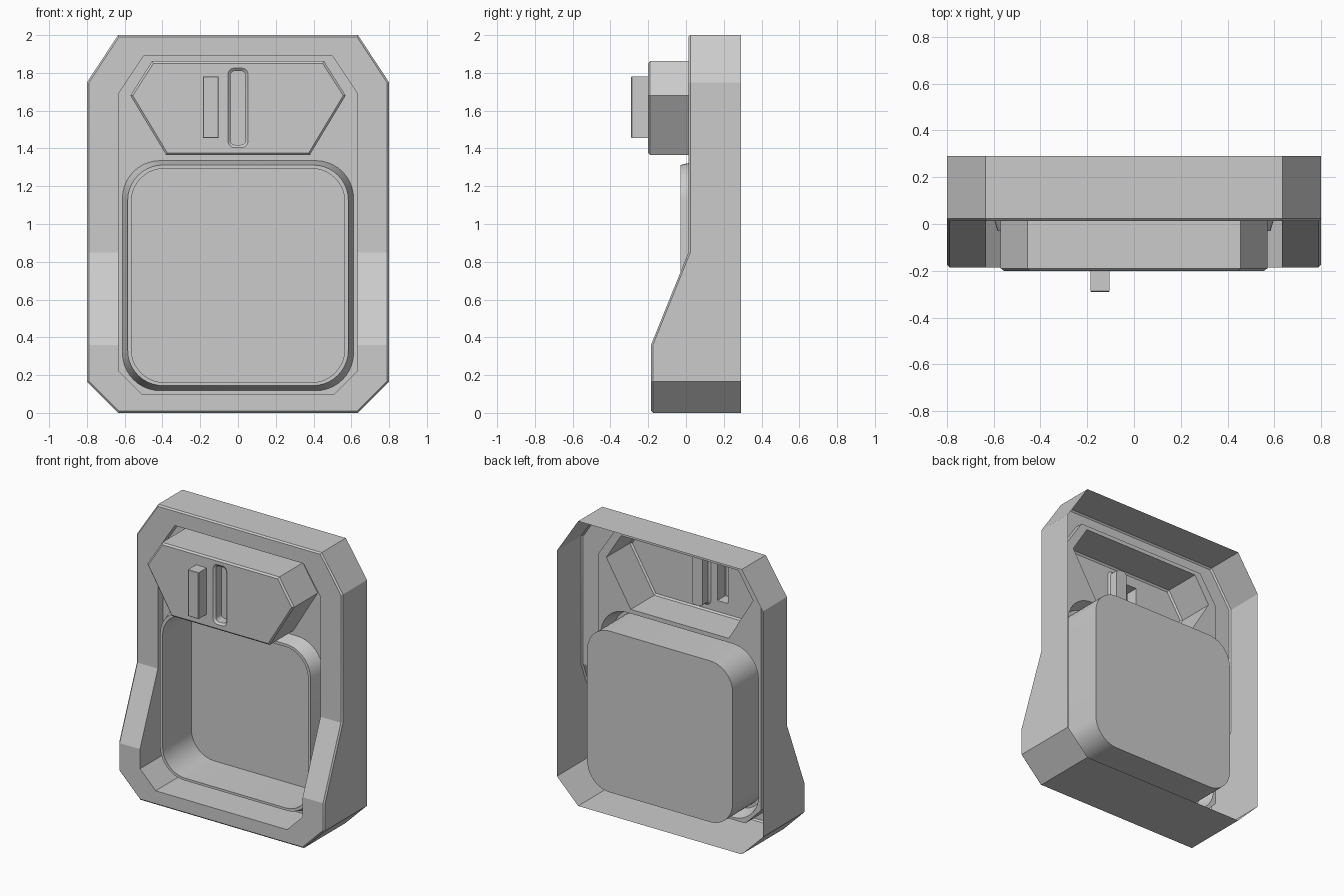
import bpy, bmesh, math

if "Cube" in bpy.data.objects:
    bpy.data.objects.remove(bpy.data.objects["Cube"])

PANEL, BACK = 0.07, 0.29      # depth of the recessed panel and of the open back


def front_y(z):
    """Front profile of the frame: upright top, sloping out to a deep foot."""
    t = min(max((z - 0.36) / (0.85 - 0.36), 0), 1)
    return -0.185 + 0.198 * t


def mirror(half):
    """Right half outline (bottom to top) -> full counter-clockwise loop."""
    return half + [(-x, z) for x, z in reversed(half)]


def rounded(cx, cz, hw, hh, r, n=10):
    """Rounded rectangle outline, counter-clockwise seen from the front."""
    pts = []
    for k, (sx, sz) in enumerate([(1, -1), (1, 1), (-1, 1), (-1, -1)]):
        for i in range(n + 1):
            a = math.radians(-90 + 90 * k + 90 * i / n)
            pts.append((cx + sx * (hw - r) + r * math.cos(a),
                        cz + sz * (hh - r) + r * math.sin(a)))
    return pts


def rect(cx, cz, hw, hh):
    return [(cx + hw, cz - hh), (cx + hw, cz + hh), (cx - hw, cz + hh), (cx - hw, cz - hh)]


def at(pts, y):
    return [(x, y, z) for x, z in pts]


def along_front(pts, offset=0):
    return [(x, front_y(z) + offset, z) for x, z in pts]


def build(name, loops=(), cap=False, fill=()):
    """Skin consecutive loops, optionally cap the last; fill = outline followed by its holes."""
    bm = bmesh.new()
    rings = [[bm.verts.new(p) for p in lp] for lp in loops]
    for a, b in zip(rings, rings[1:]):
        for i in range(len(a)):
            j = (i + 1) % len(a)
            bm.faces.new((a[i], a[j], b[j], b[i]))
    if cap:
        bm.faces.new(rings[-1])
    if fill:
        edges = []
        for lp in fill:
            vs = [bm.verts.new(p) for p in lp]
            edges += [bm.edges.new((vs[i - 1], vs[i])) for i in range(len(vs))]
        res = bmesh.ops.triangle_fill(bm, edges=edges, use_beauty=True, use_dissolve=False)
        for f in res["geom"]:
            if isinstance(f, bmesh.types.BMFace):
                f.normal_update()
                if f.normal.y > 0:
                    f.normal_flip()
        bmesh.ops.remove_doubles(bm, verts=bm.verts, dist=1e-5)
    mesh = bpy.data.meshes.new(name)
    bm.to_mesh(mesh)
    bm.free()
    mesh.shade_smooth()
    mesh.set_sharp_from_angle(angle=math.radians(20))
    obj = bpy.data.objects.new(name, mesh)
    bpy.context.collection.objects.link(obj)
    return obj


# Outlines
outer = mirror([(.635, 0), (.8, .165), (.8, .36), (.8, .85), (.8, 1.75), (.635, 2)])
outer_in = mirror([(.631, .01), (.79, .169), (.79, .36), (.79, .85), (.79, 1.747), (.63, 1.99)])
opening = mirror([(.51, .1), (.632, .222), (.632, .36), (.632, .85), (.632, 1.69), (.5, 1.89)])
hopper = mirror([(.38, 1.365), (.57, 1.68), (.455, 1.862)])
hopper_in = mirror([(.374, 1.376), (.557, 1.68), (.448, 1.85)])
tray_base = rounded(0, .7265, .612, .609, .2)
slot = rounded(0, 1.615, .053, .21, .032, 5)
slot_in = rounded(0, 1.615, .041, .196, .026, 5)
handle = rect(-.145, 1.617, .041, .163)

# Outer shell: side walls, chamfered bezel and inner walls down to the panel
build("frame", [at(outer, BACK), along_front(outer, .01), along_front(outer_in),
                along_front(opening), at(opening, PANEL)])

# Recessed panel with openings for the tray and the hopper
build("panel", fill=[at(opening, PANEL), at(tray_base, PANEL), at(hopper, PANEL)])

# Deep tray with a flared raised rim
tray_in = rounded(0, .7275, .565, .566, .175)
build("tray", [at(tray_base, PANEL), at(rounded(0, .7285, .584, .584, .187), -.03),
               at(tray_in, -.03), at(tray_in, BACK)], cap=True)

# Hollow hopper box, chamfered front, with openings for slot and handle
build("hopper", [at(hopper, PANEL), at(hopper, -.19), at(hopper_in, -.2)],
      fill=[at(hopper_in, -.2), at(slot, -.2), at(handle, -.2)])

# Chamfered slot recess
build("slot_recess", [at(slot, -.2), at(slot_in, -.188), at(slot_in, -.125)], cap=True)

# Handle block
build("handle", [at(handle, -.2), at(handle, -.287),
                 at(rect(-.145, 1.617, .038, .16), -.29)], cap=True)
